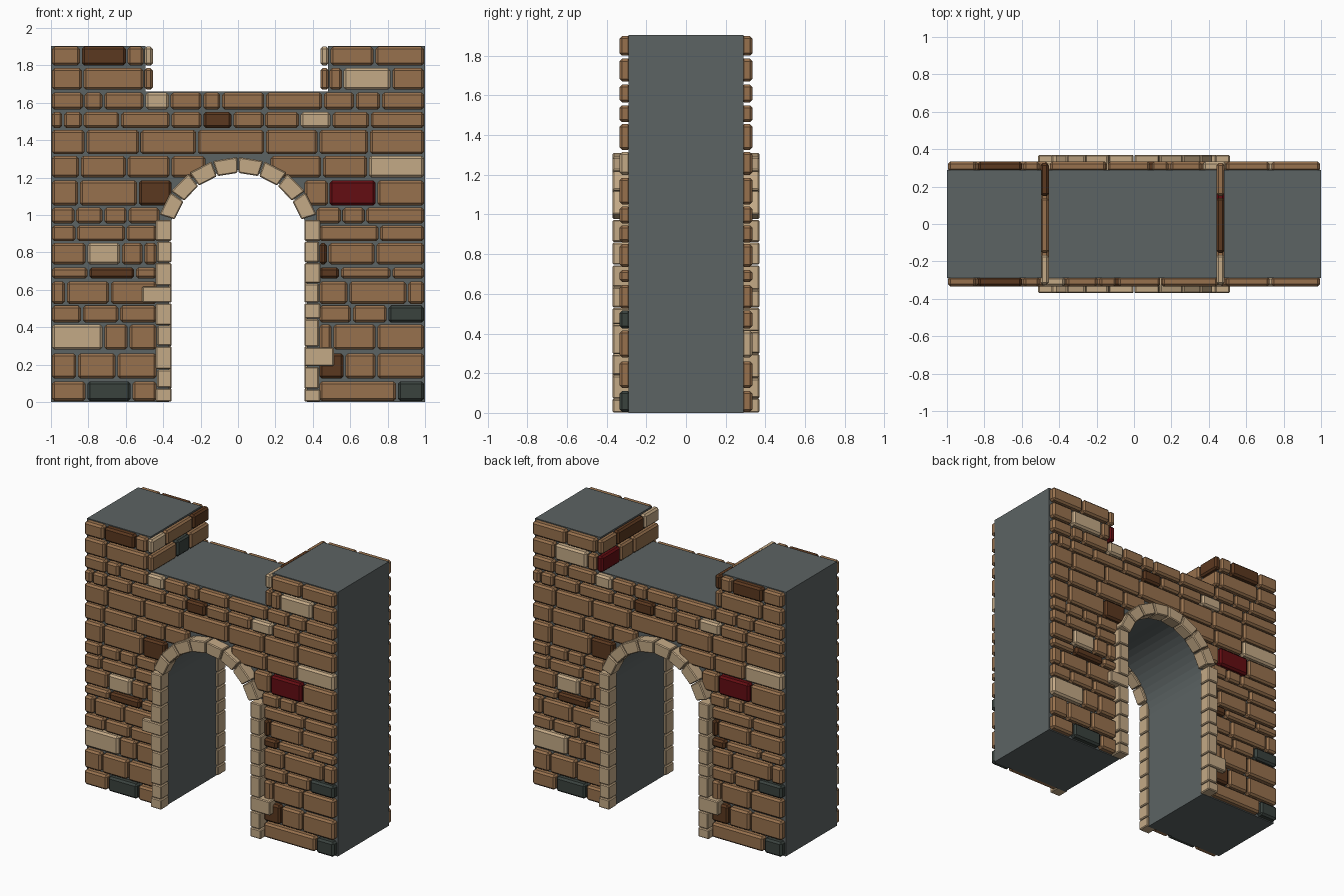
import bpy
import bmesh
from math import sin, cos, pi, radians

cube = bpy.data.objects.get("Cube")
if cube:
    bpy.data.objects.remove(cube, do_unlink=True)


def material(name, colour):
    mat = bpy.data.materials.new(name)
    mat.use_nodes = True
    mat.diffuse_color = (*colour, 1)
    mat.node_tree.nodes["Principled BSDF"].inputs["Base Color"].default_value = (*colour, 1)
    return mat


# Palette, addressed by a letter in the course patterns
PALETTE = {
    "b": material("brown_brick", (.31, .165, .075)),
    "c": material("cream_stone", (.55, .40, .24)),
    "d": material("dark_brown_brick", (.105, .04, .014)),
    "r": material("red_brick", (.127, .004, .006)),
    "s": material("slate_brick", (.042, .055, .048)),
    "g": material("grey_mortar", (.107, .125, .125)),
}
LETTERS = "".join(PALETTE)

GAP = .005          # half the joint between stones
CORE_Y = .29        # half depth of the mortar core
BRICK_Y = .335      # outer face of the bricks
TRIM_Y = .37        # outer face of the arch trim
INNER, OUTER = .355, .44
SPRING = .87        # height of the arch centre


def block(bm, outline, y0, y1, letter, bevel=0.0):
    """Extrude an x-z outline between two depths and chamfer its edges."""
    part = bmesh.new()
    near = [part.verts.new((x, y0, z)) for x, z in outline]
    far = [part.verts.new((x, y1, z)) for x, z in outline]
    part.faces.new(near)
    part.faces.new(far[::-1])
    for i in range(len(near)):
        j = (i + 1) % len(near)
        part.faces.new((near[i], far[i], far[j], near[j]))
    if bevel:
        bmesh.ops.bevel(part, geom=part.edges[:], offset=bevel, segments=1,
                        affect='EDGES', profile=.5)
    bmesh.ops.recalc_face_normals(part, faces=part.faces[:])
    for face in part.faces:
        face.material_index = LETTERS.index(letter)
    temp = bpy.data.meshes.new("temp")
    part.to_mesh(temp)
    part.free()
    bm.from_mesh(temp)
    bpy.data.meshes.remove(temp)


def rect(x0, x1, z0, z1):
    return [(x0, z0), (x1, z0), (x1, z1), (x0, z1)]


def finish(bm, name):
    mesh = bpy.data.meshes.new(name)
    bm.to_mesh(mesh)
    bm.free()
    for mat in PALETTE.values():
        mesh.materials.append(mat)
    obj = bpy.data.objects.new(name, mesh)
    bpy.context.collection.objects.link(obj)
    return obj


def turned_copy(obj, name):
    """The back face repeats the front, turned half way round."""
    twin = bpy.data.objects.new(name, obj.data)
    twin.rotation_euler.z = pi
    bpy.context.collection.objects.link(twin)


def course(bm, z0, z1, joints, pattern, sides=(-1,)):
    """One row of bricks between the joints; '-' leaves a space."""
    for x0, x1, letter in zip(joints, joints[1:], pattern):
        if letter != "-":
            for side in sides:
                ys = sorted((side * (CORE_Y - .01), side * BRICK_Y))
                block(bm, rect(x0 + GAP, x1 - GAP, z0, z1), *ys, letter, .013)


# Mortar core with two towers and an arched passage
PASSAGE = INNER + .015
profile = [(-1, 0), (-1, 1.905), (-.495, 1.905), (-.495, 1.66),
           (.48, 1.66), (.48, 1.905), (1, 1.905), (1, 0), (PASSAGE, 0)]
STEPS = 24
for i in range(STEPS + 1):
    a = pi * i / STEPS
    profile.append((PASSAGE * cos(a), SPRING + PASSAGE * sin(a)))
profile.append((-PASSAGE, 0))
bm = bmesh.new()
block(bm, profile, -CORE_Y, CORE_Y, "g")
finish(bm, "wall_core")

# Brick courses on either side of the passage
L, R = -.43, .43
bm = bmesh.new()
course(bm, .005, .11, (-1, -.81, -.57, L, R, .85, 1), "bsb-bs")
course(bm, .125, .26, (-1, -.86, -.65, L, R, .57, .74, 1), "bbb-dbb")
course(bm, .28, .415, (-1, -.72, -.585, L, R, .505, .74, 1), "cbb-bbb")
course(bm, .425, .515, (-1, -.835, -.635, L, R, .61, .80, 1), "bbb-bbs")
course(bm, .525, .645, (-1, -.92, -.685, L, R, .59, .905, 1), "bbb-bbb")
course(bm, .66, .72, (-1, -.80, -.55, L, R, .545, .82, 1), "bdb-dbb")
course(bm, .735, .85, (-1, -.81, -.625, -.505, L, R, .48, .735, 1), "bcbb-dbb")
course(bm, .86, .945, (-1, -.865, -.6, L, R, .755, 1), "bbb-bb")
course(bm, .955, 1.04, (-1, -.87, -.72, -.59, -.415, .415, .555, .68, 1), "bbbb-bbb")
course(bm, 1.05, 1.185, (-1, -.85, -.535, -.35, .35, .485, .74, 1), "bbd-brb")

# Brick courses above the arch
course(bm, 1.2, 1.315, (-1, -.845, -.595, -.36, -.17, .17, .45, .695, 1), "bbbb-bbc")
course(bm, 1.325, 1.455, (-1, -.815, -.525, -.22, .145, .43, .7, 1), "bbbbbbb")
course(bm, 1.465, 1.55, (-1, -.935, -.83, -.63, -.36, -.19, -.03, .14, .33, .5, .705, 1),
       "bbbbbdbbcbb")
course(bm, 1.565, 1.655, (-1, -.825, -.72, -.5, -.365, -.19, -.09, .145, .455, .625, .765, 1),
       "bbbcbbbbbbb")
turned_copy(finish(bm, "front_bricks"), "back_bricks")

# Tower courses, alike on front and back
bm = bmesh.new()
course(bm, 1.67, 1.785, (-1, -.83, -.5, .485, .56, .82, 1), "bb-bcb", (-1, 1))
course(bm, 1.8, 1.9, (-1, -.84, -.595, -.5, .49, .73, 1), "bdb-bb", (-1, 1))
finish(bm, "tower_bricks")

# Bricks lining the inner faces of the towers
bm = bmesh.new()
for x0, x1, rows in ((-.5, -.455, ("bsb", "cbd")), (.44, .485, ("bbr", "cdb"))):
    for z0, z1, cuts, pattern in ((1.67, 1.785, (-.33, -.04, .11, .33), rows[0]),
                                  (1.8, 1.9, (-.33, -.16, .145, .33), rows[1])):
        for y0, y1, letter in zip(cuts, cuts[1:], pattern):
            block(bm, rect(x0, x1, z0, z1), y0 + GAP, y1 - GAP, letter, .012)
finish(bm, "tower_lining_bricks")

# Arch trim: jamb stones, one longer stone each side, and wedge stones
bm = bmesh.new()
JAMBS = {
    -1: ((0, .075, .175, .3, .41, .53, .62, .745, .86, .975), 5),
    1: ((0, .07, .19, .295, .445, .53, .635, .745, .86, .975), 2),
}
for side, (levels, long_stone) in JAMBS.items():
    for i, (z0, z1) in enumerate(zip(levels, levels[1:])):
        outer = .512 if i == long_stone else OUTER - .008 * (i % 2)
        x0, x1 = sorted((side * INNER, side * outer))
        block(bm, rect(x0, x1, z0 + .002, z1 - .002), -TRIM_Y, -CORE_Y + .01, "c", .006)

WEDGES = 8
START = radians(17)
SWEEP = (pi - 2 * START) / WEDGES
for i in range(WEDGES):
    a0 = START + i * SWEEP + .008
    a1 = START + (i + 1) * SWEEP - .008
    outline = [(r * cos(a), SPRING + r * sin(a))
               for r, a in ((INNER, a0), (OUTER, a0), (OUTER, a1), (INNER, a1))]
    block(bm, outline, -TRIM_Y, -CORE_Y + .01, "c", .006)
turned_copy(finish(bm, "front_arch_trim"), "back_arch_trim")
